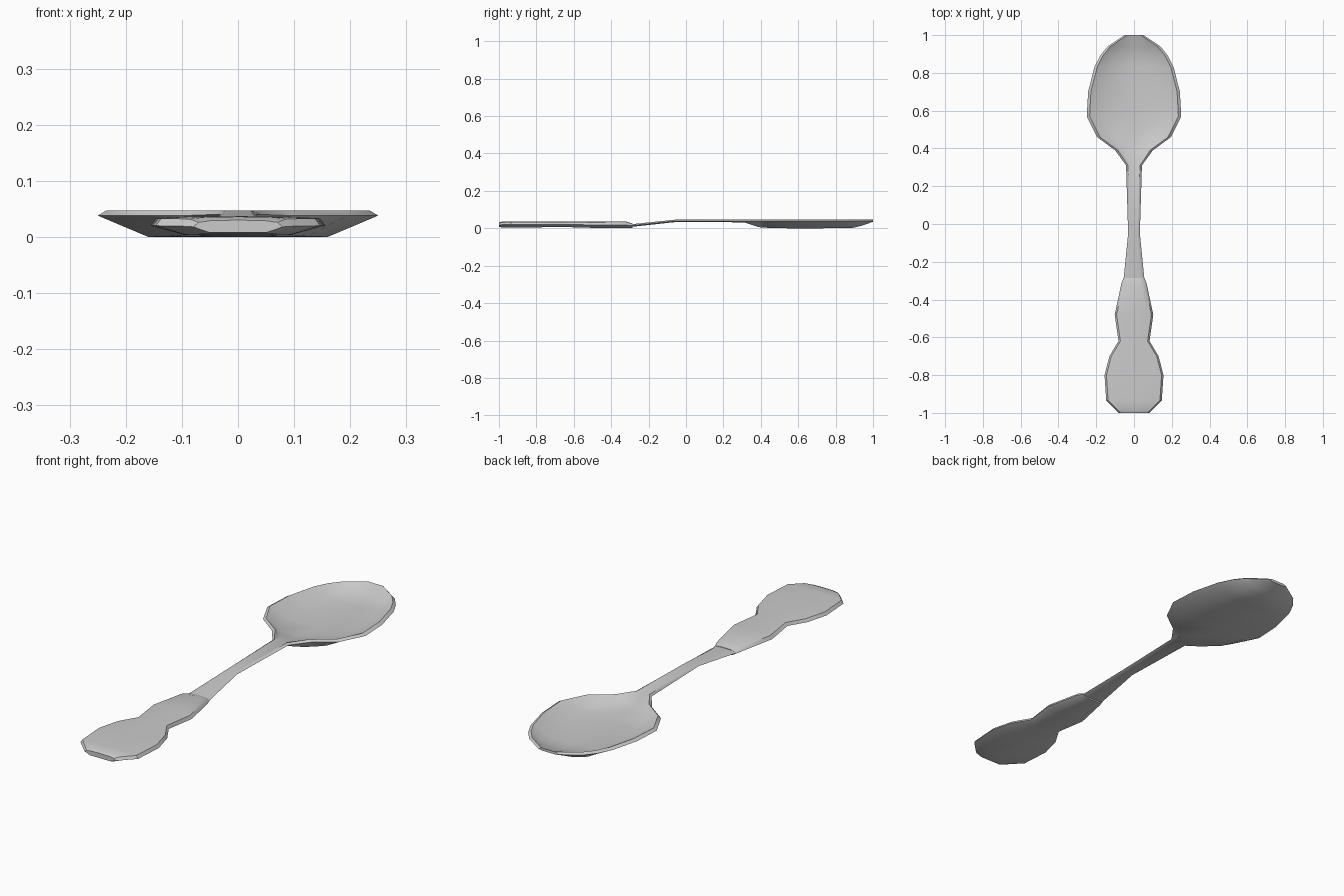
import bpy, bmesh, math


def loft(name, stations, rim_inset):
    """Skin symmetric cross-sections along y.
    Station: y, half width, edge z, rim z, inner top z, centre top z, bottom z."""
    bm = bmesh.new()
    rings = []
    for y, w, edge, rim, inner, centre, bottom in stations:
        rx = max(w - rim_inset, w * 0.75)
        half = [(rx, rim), (0.6 * w, inner)]
        section = [(w, edge)] + half + [(0, centre)]
        section += [(-x, z) for x, z in reversed(half)] + [(-w, edge)]
        section += [(-0.64 * w, bottom), (0, bottom), (0.64 * w, bottom)]
        rings.append([bm.verts.new((x, y, z)) for x, z in section])
    for a, b in zip(rings, rings[1:]):
        for i in range(len(a)):
            j = (i + 1) % len(a)
            bm.faces.new((a[i], a[j], b[j], b[i]))
    bm.faces.new(rings[0])
    bm.faces.new(rings[-1])
    bmesh.ops.recalc_face_normals(bm, faces=bm.faces)
    mesh = bpy.data.meshes.new(name)
    bm.to_mesh(mesh)
    bm.free()
    obj = bpy.data.objects.new(name, mesh)
    bpy.context.collection.objects.link(obj)
    bpy.ops.object.select_all(action='DESELECT')
    obj.select_set(True)
    bpy.context.view_layer.objects.active = obj
    bpy.ops.object.shade_smooth_by_angle(angle=math.radians(35))
    return obj


# Dished bowl running into the narrow cranked stem
loft("bowl_and_stem", [
    (1.00, 0.050, 0.038, 0.047, 0.047, 0.047, 0.035),
    (0.94, 0.140, 0.038, 0.047, 0.030, 0.028, 0.014),
    (0.89, 0.180, 0.038, 0.047, 0.018, 0.014, 0.002),
    (0.83, 0.210, 0.038, 0.047, 0.015, 0.012, 0.001),
    (0.70, 0.243, 0.038, 0.047, 0.014, 0.011, 0.000),
    (0.57, 0.250, 0.038, 0.047, 0.015, 0.012, 0.000),
    (0.46, 0.195, 0.038, 0.047, 0.018, 0.015, 0.001),
    (0.39, 0.100, 0.038, 0.047, 0.027, 0.024, 0.006),
    (0.31, 0.042, 0.040, 0.047, 0.047, 0.047, 0.032),
    (-0.05, 0.031, 0.040, 0.047, 0.047, 0.047, 0.034),
    (-0.28, 0.054, 0.016, 0.022, 0.023, 0.023, 0.009),
    (-0.33, 0.060, 0.014, 0.020, 0.021, 0.021, 0.008),
], 0.015)

# Waisted, gently domed grip with a step where it meets the stem
loft("handle_grip", [
    (-0.285, 0.056, 0.014, 0.021, 0.024, 0.025, 0.002),
    (-0.32, 0.068, 0.017, 0.031, 0.035, 0.037, 0.001),
    (-0.48, 0.102, 0.018, 0.032, 0.036, 0.037, 0.002),
    (-0.62, 0.082, 0.020, 0.033, 0.036, 0.037, 0.006),
    (-0.70, 0.130, 0.020, 0.033, 0.036, 0.037, 0.007),
    (-0.80, 0.156, 0.020, 0.033, 0.036, 0.037, 0.005),
    (-0.935, 0.147, 0.020, 0.033, 0.036, 0.037, 0.004),
    (-0.985, 0.097, 0.019, 0.032, 0.035, 0.036, 0.005),
    (-1.00, 0.080, 0.018, 0.026, 0.029, 0.030, 0.008),
], 0.010)
